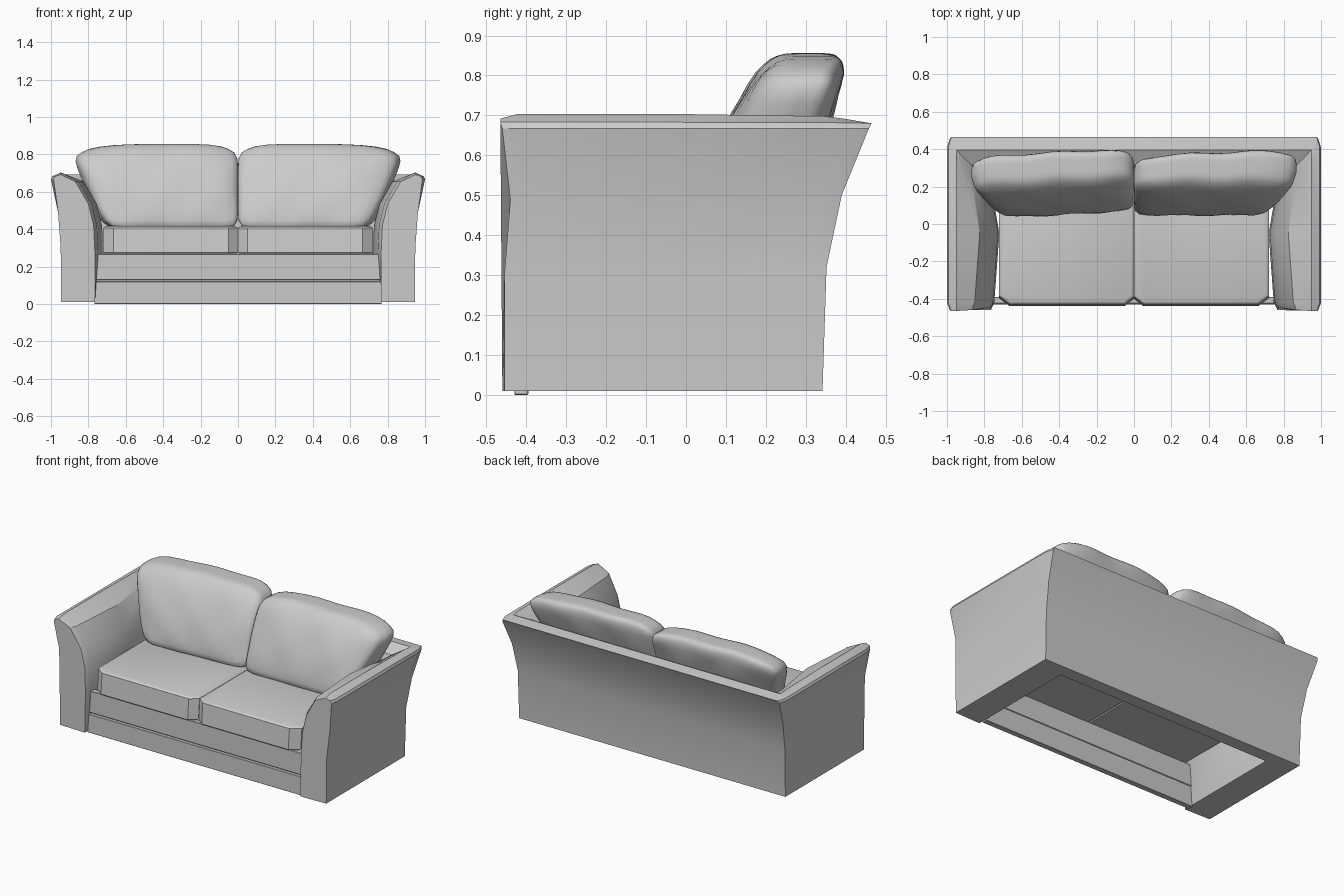
import bpy
import bmesh
import math

cube = bpy.data.objects.get("Cube")
if cube:
    bpy.data.objects.remove(cube, do_unlink=True)

fabric = bpy.data.materials.new("grey_fabric")
fabric.use_nodes = True
GREY = (0.6, 0.6, 0.6, 1)
fabric.diffuse_color = GREY
fabric.node_tree.nodes["Principled BSDF"].inputs["Base Color"].default_value = GREY


def finish(bm, name, angle=30):
    """Turn a bmesh into a shaded fabric object."""
    bmesh.ops.recalc_face_normals(bm, faces=bm.faces)
    mesh = bpy.data.meshes.new(name)
    bm.to_mesh(mesh)
    bm.free()
    ob = bpy.data.objects.new(name, mesh)
    bpy.context.collection.objects.link(ob)
    mesh.materials.append(fabric)
    bpy.ops.object.select_all(action='DESELECT')
    ob.select_set(True)
    bpy.context.view_layer.objects.active = ob
    bpy.ops.object.shade_smooth_by_angle(angle=math.radians(angle))


def box(name, x0, x1, y0, y1, z0, z1, bevel):
    bm = bmesh.new()
    bmesh.ops.create_cube(bm, size=1)
    for v in bm.verts:
        v.co.x = x1 if v.co.x > 0 else x0
        v.co.y = y1 if v.co.y > 0 else y0
        v.co.z = z1 if v.co.z > 0 else z0
    bmesh.ops.bevel(bm, geom=bm.edges[:], offset=bevel, segments=1, affect='EDGES')
    finish(bm, name)


# Flared shell: arm profile (x, z, front y) and back profile (y, z), same order
arm = [(.945, .01, -.455), (.948, .30, -.455), (.962, .49, -.44), (1, .667, -.46),
       (.992, .683, -.465), (.948, .704, -.465), (.87, .655, -.46), (.80, .535, -.45),
       (.772, .42, -.45), (.765, .27, -.455), (.765, .01, -.46)]
back = [(.342, .01), (.352, .32), (.39, .50), (.458, .667),
        (.465, .68), (.395, .692), (.315, .65), (.27, .53),
        (.262, .42), (.26, .27), (.26, .01)]
RIM, INNER = (3, 4), (6, 7, 8, 9)


def arm_ring(y, bulge):
    """Arm cross-section whose inner side swells towards the seat."""
    return [(x - (bulge if i in INNER else 0), y, z) for i, (x, z, _) in enumerate(arm)]


# Rim corners are pulled in at both ends of the arm
front_ring = [(x - (.014 if i in RIM else 0), y, z - (.012 if i == 5 else 0))
              for i, (x, z, y) in enumerate(arm)]
rear_ring = [(a[0], b[0] - .05, (a[1] + b[1]) / 2) for a, b in zip(arm, back)]
corner_ring = [(a[0] - (.016 if i in RIM else 0), b[0], b[1])
               for i, (a, b) in enumerate(zip(arm, back))]
half = [front_ring, arm_ring(-.42, .018), arm_ring(-.05, .045), rear_ring, corner_ring]
rings = half + [[(-x, y, z) for x, y, z in r] for r in reversed(half)]

bm = bmesh.new()
loops = [[bm.verts.new(p) for p in r] for r in rings]
n = len(arm)
for a, b in zip(loops, loops[1:]):
    for i in range(n):
        j = (i + 1) % n
        bm.faces.new((a[i], a[j], b[j], b[i]))
bm.faces.new(loops[0])
bm.faces.new(loops[-1])
finish(bm, "arms_and_back")

# Front panels with a shadow gap between them
box("lower_front_panel", -.768, .768, -.43, -.395, 0, .12, .002)
box("upper_front_rail", -.768, .768, -.425, -.39, .128, .268, .003)
box("gap_backing", -.765, .765, -.41, -.395, .11, .14, .002)


# Seat cushions with clipped front corners and a piped top edge
def seat_cushion(name, side):
    bm = bmesh.new()
    outline = [(.001, -.40), (.05, -.44), (.665, -.44), (.722, -.395),
               (.722, .22), (.68, .26), (.04, .26), (.001, .22)]
    face = bm.faces.new([bm.verts.new((side * x, y, .27)) for x, y in outline])
    top = bmesh.ops.extrude_face_region(bm, geom=[face])
    for v in top["geom"]:
        if isinstance(v, bmesh.types.BMVert):
            v.co.z = .412
            v.co.y += .012 if v.co.y < 0 else 0
    bm.normal_update()
    lid = max(bm.faces, key=lambda f: f.calc_center_median().z)
    rim = [e for e in bm.edges if abs(e.verts[0].co.z - e.verts[1].co.z) < .01]
    bmesh.ops.inset_region(bm, faces=[lid], thickness=.018, depth=0)
    for v in lid.verts:
        v.co.z += .004
    bmesh.ops.bevel(bm, geom=rim, offset=.006, segments=1, affect='EDGES')
    finish(bm, name)


# Leaning back cushions: square at the bottom, rounder and wider at the top
def back_cushion(name, side, twist, thicken):
    bm = bmesh.new()
    bmesh.ops.create_cube(bm, size=2)
    bmesh.ops.subdivide_edges(bm, edges=bm.edges[:], cuts=11, use_grid_fill=True)
    for v in bm.verts:
        p = v.co
        big = max(abs(c) for c in p)
        power = 9 - 3.5 * p.z
        p *= big / sum(abs(c) ** power for c in p) ** (1 / power)
        u, d, w = p
        outer = .82 + .09 * w - .015 * w * w - .03 * max(0, -d)
        x = (u + 1) / 2 * outer
        swell = .78 + .22 * (1 - u ** 4) * (1 - w * w)
        lean = .21 + .085 * w + .01 * w * w
        turn = twist * (x - .45)
        depth = .12 * (1 + thicken * (x - .45))
        lump = .006 * math.sin(8 * u + side) * math.sin(4 * w + 1)
        slump = .025 * max(0, u) ** 2 * max(0, w)
        y = lean + turn + depth * d * swell + lump
        v.co = (side * x, y, .632 + .224 * w - slump)
    finish(bm, name, 50)


for label, side, twist, thicken in (("left", 1, .02, .2), ("right", -1, -.055, 0)):
    seat_cushion(label + "_seat_cushion", side)
    back_cushion(label + "_back_cushion", side, twist, thicken)
